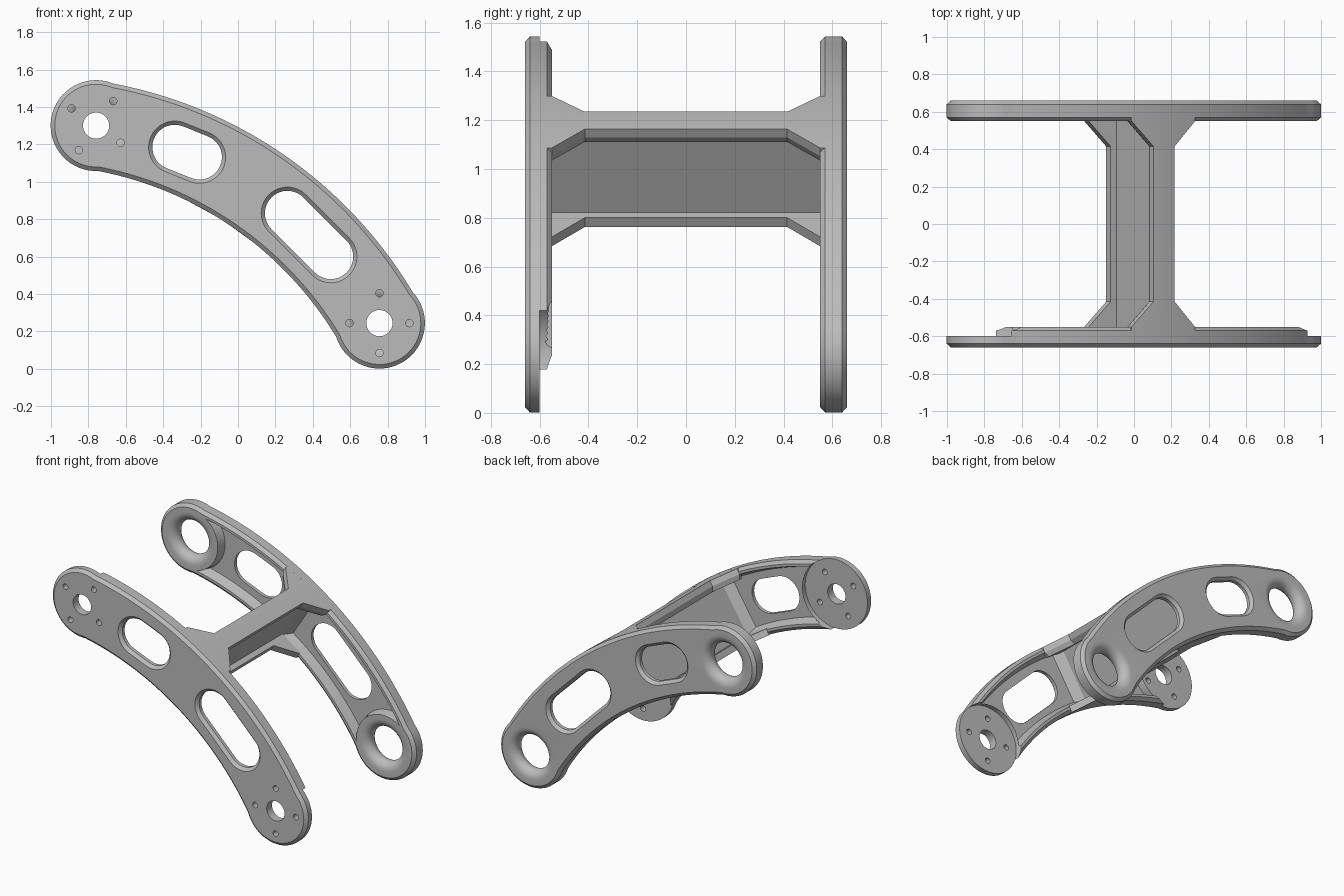
import bpy, bmesh, math
from mathutils import Vector

if "Cube" in bpy.data.objects:
    bpy.data.objects.remove(bpy.data.objects["Cube"])

# Shared layout: both arms follow one arc about C in the x-z plane
C = Vector((-1.107, -0.814))
RM, HALF, END_R = 2.143, 0.237, 0.243
RO, RI = RM + HALF, RM - HALF
A_UP, A_LOW, A_BR = math.radians(80.65), math.radians(29.6), math.radians(57.8)

grey = bpy.data.materials.new("plain grey")
grey.diffuse_color = (0.5, 0.5, 0.5, 1)
grey.use_nodes = True
grey.node_tree.nodes["Principled BSDF"].inputs["Base Color"].default_value = grey.diffuse_color


def polar(r, a, c=C):
    return Vector((c.x + r * math.cos(a), c.y + r * math.sin(a)))


UP, LOW = polar(RM, A_UP), polar(RM, A_LOW)


def sweep(a0, a1, n, r, c=C):
    return [polar(r, a0 + (a1 - a0) * i / n, c) for i in range(n + 1)]


def loft(name, rings):
    """Closed solid through rings of (y, 2D points)."""
    bm = bmesh.new()
    rows = [[bm.verts.new((p.x, y, p.y)) for p in pts] for y, pts in rings]
    n = len(rows[0])
    for lo, hi in zip(rows, rows[1:]):
        for i in range(n):
            bm.faces.new((lo[i], lo[(i + 1) % n], hi[(i + 1) % n], hi[i]))
    bm.faces.new(rows[0])
    bm.faces.new(rows[-1])
    bmesh.ops.recalc_face_normals(bm, faces=bm.faces)
    me = bpy.data.meshes.new(name)
    bm.to_mesh(me)
    bm.free()
    ob = bpy.data.objects.new(name, me)
    bpy.context.collection.objects.link(ob)
    me.materials.append(grey)
    return ob


def meet(r, end_r):
    """Angle about C between an end centre and where its circle meets radius r."""
    return math.acos((r * r + RM * RM - end_r * end_r) / (2 * r * RM))


def bearing(p, c):
    return math.atan2(p.y - c.y, p.x - c.x)


def outline(off):
    """Curved arm with round ends, inset by off."""
    ro, ri, er = RO - off, RI + off, END_R - off
    fo, fi = meet(ro, er), meet(ri, er)
    top = sweep(A_UP - fo, A_LOW + fo, 40, ro)
    bottom = sweep(A_LOW + fi, A_UP - fi, 40, ri)
    b0, b1 = bearing(top[-1], LOW), bearing(bottom[0], LOW)
    low = sweep(b0, b0 - (b0 - b1) % math.tau, 32, er, LOW)
    b0, b1 = bearing(bottom[-1], UP), bearing(top[0], UP)
    up = sweep(b0, b0 - (b0 - b1) % math.tau, 32, er, UP)
    return top + low[1:-1] + bottom + up[1:-1]


def pocket(k, t, end_r, end, a_end, s):
    """Recess between the bridge foot and one round end."""
    ro, ri = RO - k, RI + k
    top = sweep(A_BR + s * math.asin(t / ro), a_end - s * meet(ro, end_r), 20, ro)
    bottom = sweep(a_end - s * meet(ri, end_r), A_BR + s * math.asin(t / ri), 20, ri)
    b0, b1 = bearing(top[-1], end), bearing(bottom[0], end)
    d = (b1 - b0 + math.pi) % math.tau - math.pi
    return top + sweep(b0, b0 + d, 16, end_r, end)[1:-1] + bottom


def slot(p, q, r):
    a = bearing(q, p)
    h = math.pi / 2
    return sweep(a + h, a + 3 * h, 20, r, p) + sweep(a - h, a + h, 20, r, q)


def disc(c, r, n=48):
    return sweep(0, math.tau * (1 - 1 / n), n - 1, r, c)


def cut(ob, cutters):
    bpy.context.view_layer.objects.active = ob
    for c in cutters:
        c.hide_render = True
        m = ob.modifiers.new("cut", 'BOOLEAN')
        m.object, m.operation, m.solver = c, 'DIFFERENCE', 'EXACT'
        bpy.ops.object.modifier_apply(modifier=m.name)
        bpy.data.objects.remove(c)


WINDOWS = [(Vector((-.338, 1.185)), Vector((-.206, 1.132))),
           (Vector((.264, .832)), Vector((.496, .600)))]


def arm(name, side, pad_r):
    """Chamfered plate with inner pockets and two chamfered windows."""
    ob = loft(name, [(side * y, outline(o)) for y, o in
                     ((.66, .022), (.64, 0), (.57, 0), (.55, .022))])
    cutters = []
    for end, a_end, s in ((UP, A_UP, 1), (LOW, A_LOW, -1)):
        cutters.append(loft("pocket_cutter", [
            (side * y, pocket(k, t, pad_r + e, end, a_end, s)) for y, k, t, e in
            ((.53, .04, .03, 0), (.55, .04, .03, 0), (.615, .065, .07, .012))]))
    for p, q in WINDOWS:
        cutters.append(loft("window_cutter", [
            (side * y, slot(p, q, r)) for y, r in
            ((.5, .12), (.64, .12), (.66, .14), (.68, .16))]))
    cut(ob, cutters)
    return ob


# Front arm: flat mounting pads with a shaft hole and four bolt holes each
front = arm("front_arm", -1, .243)
cutters = []
for end, turn in ((UP, math.radians(55)), (LOW, 0)):
    cutters.append(loft("pad_cutter", [(-.60, disc(end, .2455, 64)), (-.5, disc(end, .2455, 64))]))
    cutters.append(loft("shaft_cutter", [(-.7, disc(end, .07)), (-.5, disc(end, .07))]))
    for i in range(4):
        c = polar(.16, turn + i * math.pi / 2, end)
        cutters.append(loft("bolt_cutter", [(-.7, disc(c, .02, 16)), (-.5, disc(c, .02, 16))]))
cut(front, cutters)

# Back arm: round bearing eyes flared towards both faces
back = arm("back_arm", 1, .215)
eye = [(.605 - .055 * math.cos(a), .182 - .062 * math.sin(a))
       for a in (math.pi * i / 14 for i in range(15))]
eye = [(.52, .182)] + eye + [(.69, .182)]
cut(back, [loft("eye_cutter", [(y, disc(e, r, 64)) for y, r in eye]) for e in (UP, LOW)])


# Bridge: I-section beam whose flanges widen into the arms
def section(w):
    def at(r, t):
        return polar(r, A_BR + math.asin(t / r))
    web, steps = .03, [-1 + i / 4 for i in range(9)]
    pts = [at(RO, w * s) for s in steps]
    pts += [at(RO - .04, w), at(RO - .075, w - .02), at(RO - .075, web),
            at(RI + .045, web), at(RI + .045, w)]
    pts += [at(RI, -w * s) for s in steps]
    pts += [at(RI + .045, -w), at(RI + .045, -web), at(RO - .075, -web),
            at(RO - .075, -w + .02), at(RO - .04, -w)]
    return pts


bridge = loft("bridge", [(y, section(w)) for y, w in
                         ((-.57, .2), (-.55, .2), (-.415, .067),
                          (.415, .067), (.55, .2), (.57, .2))])

for ob in (front, back, bridge):
    bpy.ops.object.select_all(action='DESELECT')
    ob.select_set(True)
    bpy.context.view_layer.objects.active = ob
    bpy.ops.object.shade_smooth_by_angle(angle=math.radians(20))
